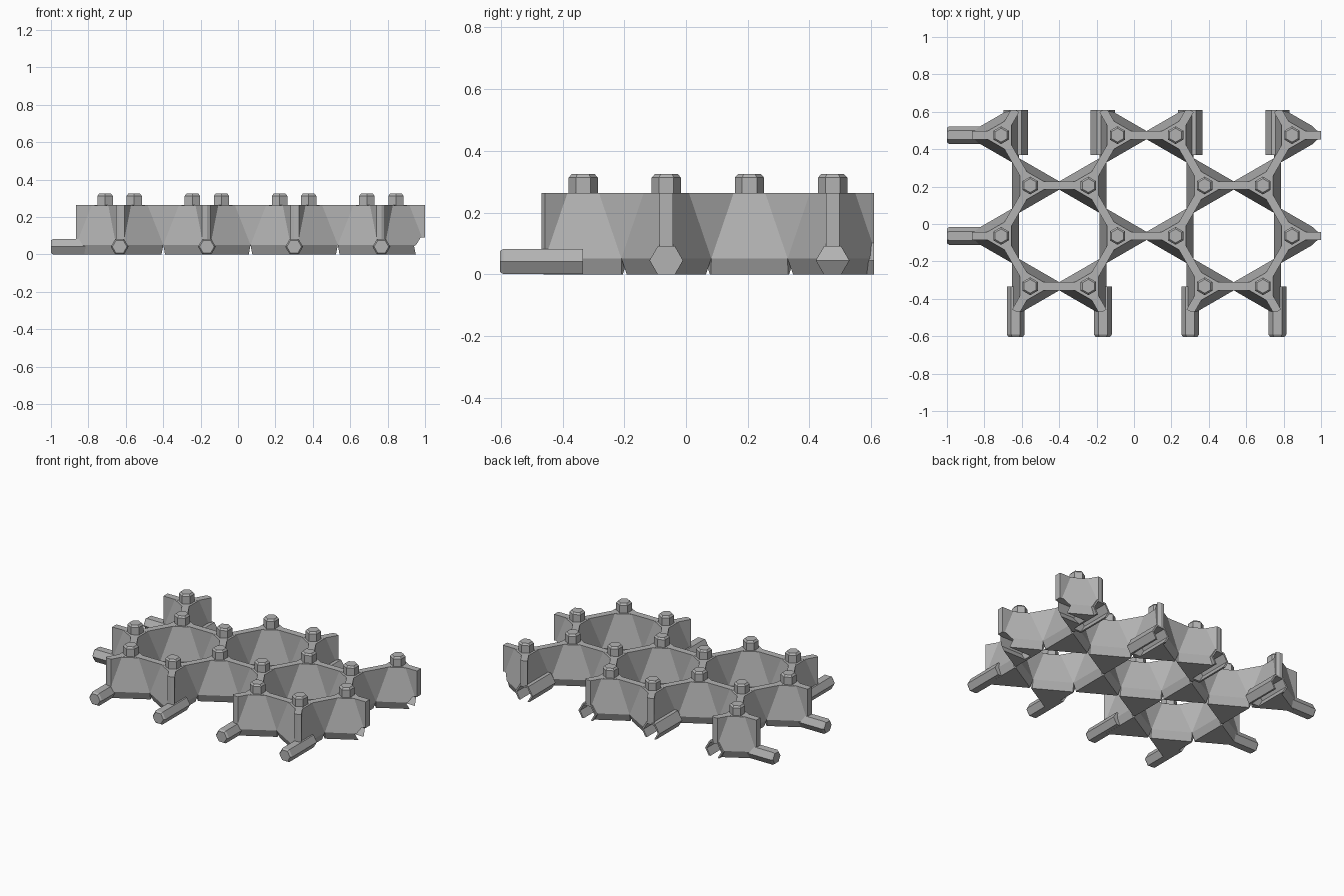
import bpy, bmesh, math
from mathutils import Matrix, Vector

cube = bpy.data.objects.get("Cube")
if cube:
    bpy.data.objects.remove(cube, do_unlink=True)

grey = bpy.data.materials.new("plain grey")
grey.use_nodes = True
colour = (0.45, 0.45, 0.45, 1)
grey.diffuse_color = colour
grey.node_tree.nodes["Principled BSDF"].inputs["Base Color"].default_value = colour

# Honeycomb spacing
HALF = 0.1555                       # half the length of a wall
ROW = HALF * math.sqrt(3)
RIGHT, BACK = 0.8445, 0.475         # last node
Y_MAX = BACK + ROW / 2
Y_MIN = BACK - 3.5 * ROW
WALL = 0.022                        # half the wall thickness
WALL_TOP, WAIST, AXIS = 0.264, 0.051, 0.0415
ROD = 0.0475


def polar(r, degrees):
    a = math.radians(degrees)
    return Vector((r * math.cos(a), r * math.sin(a), 0))


def hexagon(r, z, phase=30):
    return [polar(r, phase + 60 * k) + Vector((0, 0, z)) for k in range(6)]


def arms(reach, half, z, crotch=False):
    """Outline with three blunt arms, optionally notched between them."""
    pts = []
    for a in (0, 120, 240):
        tip, side = polar(reach, a), polar(half, a + 90)
        pts += [tip - side, tip + side]
        if crotch:
            pts.append(polar(half / math.sin(math.radians(60)), a + 60))
    return [p + Vector((0, 0, z)) for p in pts]


def loft(name, rings, matrix, clips=()):
    """Closed solid through matching rings, trimmed by (point, normal) planes."""
    bm = bmesh.new()
    loops = [[bm.verts.new(matrix @ p) for p in ring] for ring in rings]
    n = len(loops[0])
    for low, high in zip(loops, loops[1:]):
        for i in range(n):
            j = (i + 1) % n
            bm.faces.new((low[i], low[j], high[j], high[i]))
    bm.faces.new(loops[0][::-1])
    bm.faces.new(loops[-1])
    for point, normal in clips:
        cut = bmesh.ops.bisect_plane(bm, geom=bm.verts[:] + bm.edges[:] + bm.faces[:],
                                     plane_co=point, plane_no=normal, clear_outer=True)
        edges = [e for e in cut["geom_cut"] if isinstance(e, bmesh.types.BMEdge)]
        if edges:
            bmesh.ops.holes_fill(bm, edges=edges)
    bmesh.ops.recalc_face_normals(bm, faces=bm.faces)
    mesh = bpy.data.meshes.new(name)
    bm.to_mesh(mesh)
    bm.free()
    mesh.materials.append(grey)
    obj = bpy.data.objects.new(name, mesh)
    bpy.context.collection.objects.link(obj)
    return obj


def along(start, degrees):
    """Lay a z-built rod flat, pointing in the given direction."""
    return (Matrix.Translation(start) @ Matrix.Rotation(math.radians(degrees), 4, "Z")
            @ Matrix.Rotation(math.pi / 2, 4, "Y"))


def bar(name, r, start, degrees, length, chamfer=0.0, clips=()):
    rings = [hexagon(r, 0), hexagon(r, length - chamfer)]
    if chamfer:
        rings.append(hexagon(r - chamfer * 0.7, length))
    return loft(name, rings, along(start, degrees), clips)


def drill(obj, cutter):
    mod = obj.modifiers.new("socket", "BOOLEAN")
    mod.operation = "DIFFERENCE"
    mod.solver = "EXACT"
    mod.object = cutter


def bore(start, degrees):
    cutter = bar("socket_cutter", 0.053, start, degrees, 0.25)
    cutter.hide_render = True
    cutter.display_type = "WIRE"
    return cutter


# Nodes: every row holds two pairs, alternate rows shifted by half a cell
nodes = []
for row in range(4):
    for cell in range(2):
        x = RIGHT - 6 * HALF * cell
        y = BACK - row * ROW
        if row % 2 == 0:
            nodes += [(x, y, 0, row), (x - 4 * HALF, y, 180, row)]
        else:
            nodes += [(x - HALF, y, 180, row), (x - 3 * HALF, y, 0, row)]

edge_clips = [((0, Y_MAX, 0), (0, 1, 0)), ((0, Y_MIN, 0), (0, -1, 0))]

for x, y, turn, row in nodes:
    place = Matrix.Translation((x, y, 0)) @ Matrix.Rotation(math.radians(turn), 4, "Z")
    # Flared foot, three walls and a post
    foot = loft("flared_foot", [arms(0.146, 0.004, 0), arms(HALF, WALL, WAIST),
                                arms(0.072, WALL, WALL_TOP - 0.001)], place, edge_clips)
    walls = loft("wall_star", [arms(HALF, WALL, z, True) for z in (WAIST, WALL_TOP)],
                 place, edge_clips)
    loft("post", [hexagon(ROD, 0.12), hexagon(ROD, 0.313), hexagon(0.037, 0.325)], place)

    side = 1 if turn == 180 else -1
    if row == 0:
        # Back socket, a tube split by the wall end
        sx = x + side * HALF / 2
        tube = bar("socket_tube", 0.065, (sx, Y_MAX - 0.24, 0.045), 90, 0.24,
                   clips=[((0, 0, 0), (0, 0, -1))])
        cutter = bore((sx, Y_MAX - 0.225, 0.045), 90)
        for part in (tube, foot, walls):
            drill(part, cutter)
    if row == 3:
        # Front connector rod
        bar("front_rod", ROD, (x + side * HALF / 2, Y_MIN + ROW / 2, AXIS), -90,
            0.27, 0.012)
    if x > 0.8:
        # Socket bored into the left end wall
        cutter = bore((x - 0.06, y, 0.045), 0)
        for part in (foot, walls):
            drill(part, cutter)
    if x < -0.7:
        # Side connector rod
        bar("side_rod", ROD, (x - 0.02, y, AXIS), 180, 1 + x - 0.02, 0.012)
